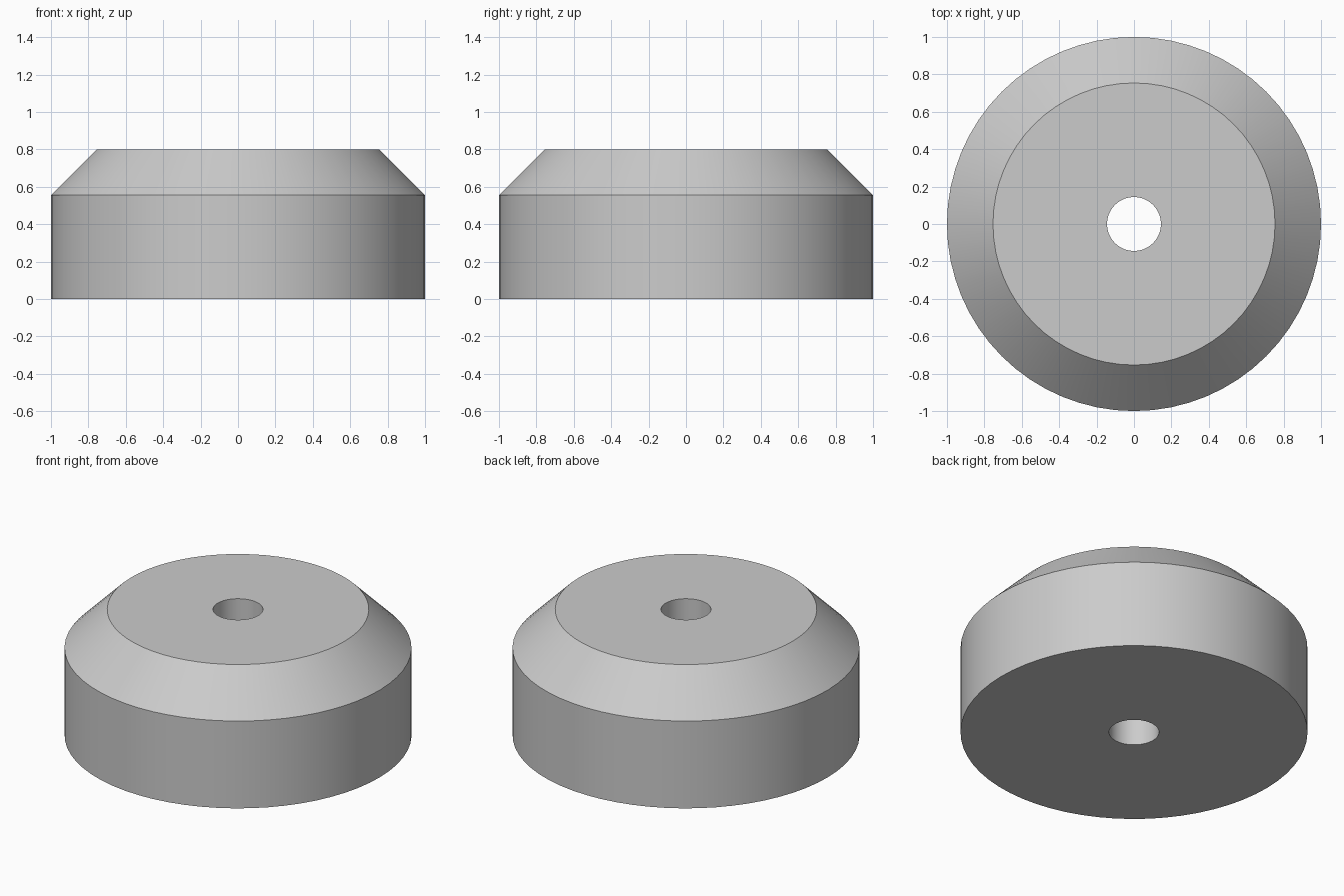
import bpy
import bmesh
import math

cube = bpy.data.objects.get("Cube")
if cube:
    bpy.data.objects.remove(cube, do_unlink=True)

SEGMENTS = 64
BORE = 0.144
HEIGHT = 0.8

# Plain grey material
grey = bpy.data.materials.new("light grey")
grey.use_nodes = True
colour = (0.6, 0.6, 0.6, 1)
grey.diffuse_color = colour
grey.node_tree.nodes["Principled BSDF"].inputs["Base Color"].default_value = colour

# Closed cross-section (radius, height): bored disc with a chamfered top
profile = [(BORE, 0), (1, 0), (1, 0.555), (0.754, HEIGHT), (BORE, HEIGHT)]

# Revolve the cross-section into rings and bridge them with quads
bm = bmesh.new()
rings = []
for i in range(SEGMENTS):
    a = math.tau * i / SEGMENTS
    rings.append([bm.verts.new((r * math.cos(a), r * math.sin(a), z)) for r, z in profile])
for i, ring in enumerate(rings):
    following = rings[(i + 1) % SEGMENTS]
    for j in range(len(profile)):
        k = (j + 1) % len(profile)
        bm.faces.new((ring[j], following[j], following[k], ring[k]))
bmesh.ops.recalc_face_normals(bm, faces=bm.faces)

mesh = bpy.data.meshes.new("chamfered_bushing")
bm.to_mesh(mesh)
bm.free()
mesh.materials.append(grey)
bushing = bpy.data.objects.new("chamfered_bushing", mesh)
bpy.context.collection.objects.link(bushing)

# Smooth round walls, crisp rims
bpy.ops.object.select_all(action="DESELECT")
bushing.select_set(True)
bpy.context.view_layer.objects.active = bushing
bpy.ops.object.shade_smooth_by_angle(angle=math.radians(30))
